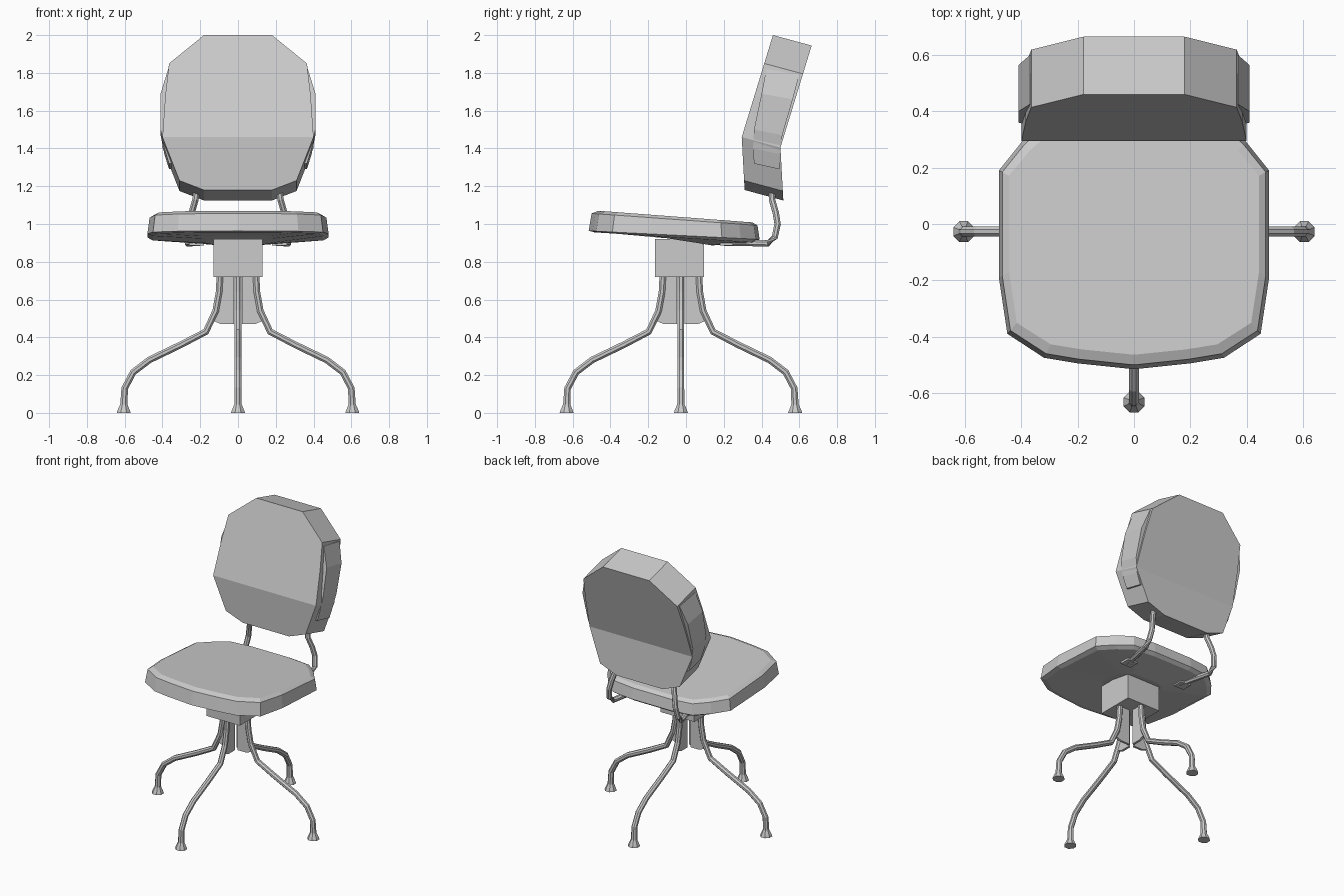
import bpy, bmesh, math
from mathutils import Vector, Matrix

cube = bpy.data.objects.get("Cube")
if cube:
    bpy.data.objects.remove(cube)

grey = bpy.data.materials.new("light_grey")
grey.use_nodes = True
grey.diffuse_color = (0.6, 0.6, 0.6, 1)
grey.node_tree.nodes["Principled BSDF"].inputs["Base Color"].default_value = (0.6, 0.6, 0.6, 1)


def loft(name, loops):
    """Skin matching even-sided loops and close the ends with strips."""
    bm = bmesh.new()
    rings = [[bm.verts.new(p) for p in loop] for loop in loops]
    n = len(rings[0])
    for a, b in zip(rings, rings[1:]):
        for i in range(n):
            j = (i + 1) % n
            bm.faces.new((a[i], a[j], b[j], b[i]))
    for ring in (rings[0], rings[-1]):
        for i in range(n // 2 - 1):
            bm.faces.new((ring[i], ring[i + 1], ring[n - 2 - i], ring[n - 1 - i]))
    bmesh.ops.recalc_face_normals(bm, faces=bm.faces)
    mesh = bpy.data.meshes.new(name)
    bm.to_mesh(mesh)
    bm.free()
    mesh.materials.append(grey)
    obj = bpy.data.objects.new(name, mesh)
    bpy.context.collection.objects.link(obj)
    return obj


def symmetric(half):
    """Full loop from its +x half."""
    return half + [(-x, y, z) for x, y, z in reversed(half)]


def tube(name, path, radii, sides=8):
    """Round tube along a path, with one radius per point."""
    pts = [Vector(p) for p in path]
    loops = []
    for i, p in enumerate(pts):
        t = (pts[min(i + 1, len(pts) - 1)] - pts[max(i - 1, 0)]).normalized()
        ref = Vector((0, 1, 0)) if abs(t.y) < 0.7 else Vector((1, 0, 0))
        u = t.cross(ref).normalized()
        v = t.cross(u)
        angles = [math.tau * (k + 0.5) / sides for k in range(sides)]
        loops.append([p + radii[i] * (u * math.cos(a) + v * math.sin(a)) for a in angles])
    return loft(name, loops)


# Seat cushion, sloping down to the rear
seat_outline = [(0.01, -0.515), (0.2, -0.495), (0.32, -0.475), (0.45, -0.39),
                (0.48, -0.19), (0.48, 0.19), (0.4, 0.29), (0.31, 0.37), (0.15, 0.39)]


def seat_loop(scale_x, scale_y, height, slope):
    return symmetric([(x * scale_x, y * scale_y, height - slope * y) for x, y in seat_outline])


loft("seat", [seat_loop(0.925, 0.9, 1.035, 0.068),
              seat_loop(0.975, 0.97, 1.02, 0.07),
              seat_loop(1, 1, 0.938, 0.05),
              seat_loop(0.94, 0.94, 0.925, 0.06),
              seat_loop(0.35, 0.35, 0.91, 0.06)])

# Backrest, bent at its lower third
BEND = 1.46
back_outline = [(0.18, 2.0), (0.365, 1.85), (0.385, 1.68), (0.4, BEND),
                (0.31, 1.23), (0.18, 1.18)]


def back_front(z):
    return 0.295 + (z - BEND) * (0.306 if z > BEND else -0.055)


def back_loop(depth):
    return symmetric([(x, back_front(z) + depth, z - 0.27 * depth) for x, z in back_outline])


loft("backrest", [back_loop(0), back_loop(0.205)])

# Raised pads on the backrest sides: outer x, front y, rear y, z
pad_rows = [(0.37, 0.425, 0.6, 1.82), (0.41, 0.4, 0.565, 1.69),
            (0.41, 0.36, 0.51, 1.5), (0.39, 0.355, 0.495, 1.4), (0.365, 0.36, 0.495, 1.32)]
for side, sign in (("left", 1), ("right", -1)):
    loft(side + "_back_pad", [[(sign * (x - 0.06), a, z), (sign * x, a, z),
                               (sign * x, b, z - 0.03), (sign * (x - 0.06), b, z - 0.03)]
                              for x, a, b, z in pad_rows])

    # Bent tube carrying the backrest, flattened where it meets the seat
    path = [(0.215, 0.46, 1.2), (0.225, 0.455, 1.13), (0.245, 0.475, 1.06),
            (0.258, 0.485, 1.0), (0.268, 0.47, 0.93), (0.265, 0.435, 0.897),
            (0.225, 0.25, 0.903), (0.215, 0.21, 0.91)]
    tube(side + "_back_support", [(sign * x, y, z) for x, y, z in path],
         [0.018] * 6 + [0.02, 0.03])
    loft(side + "_support_plate",
         [[(sign * x, y, z) for x, y in ((0.18, 0.18), (0.26, 0.18), (0.26, 0.25), (0.18, 0.25))]
          for z in (0.885, 0.92)])

# Box under the seat
HUB = -0.03
loft("hub_box", [[(0.13 * a, HUB - 0.005 + 0.13 * b, z)
                  for a, b in ((1, -1), (1, 1), (-1, 1), (-1, -1))] for z in (0.72, 0.92)])

# Four curved legs with flared feet and gusset plates
leg_path = [(0.605, 0, 0), (0.605, 0, 0.012), (0.604, 0, 0.045), (0.6, 0, 0.13),
            (0.555, 0, 0.215), (0.47, 0, 0.28), (0.3, 0, 0.362), (0.17, 0, 0.43),
            (0.118, 0, 0.54), (0.1, 0, 0.64), (0.095, 0, 0.74)]
leg_radii = [0.04, 0.036, 0.021] + [0.019] * 8
gusset = [(0.02, 0.72), (0.095, 0.72), (0.118, 0.54), (0.125, 0.485), (0.09, 0.47), (0.02, 0.47)]
for k, place in enumerate(("left", "rear", "right", "front")):
    turn = Matrix.Translation((0, HUB + 0.003, 0)) @ Matrix.Rotation(k * math.pi / 2, 4, "Z")
    tube(place + "_leg", leg_path, leg_radii).matrix_world = turn
    loft(place + "_gusset",
         [[(x, y, z) for x, z in gusset] for y in (-0.008, 0.008)]).matrix_world = turn
